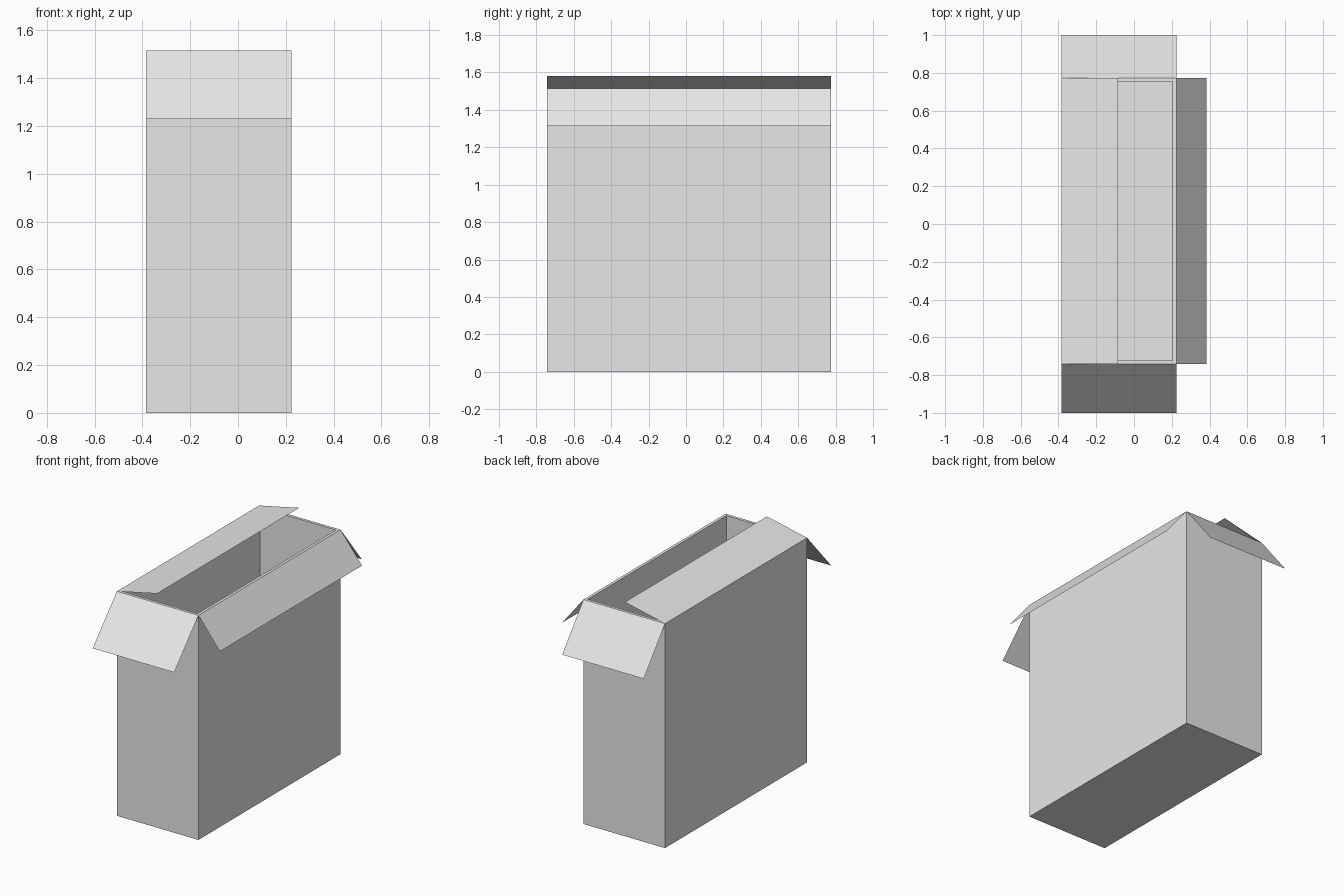
import bpy
import bmesh

cube = bpy.data.objects.get("Cube")
if cube:
    bpy.data.objects.remove(cube, do_unlink=True)

# Outer bounds of the carton
X0, X1 = -0.385, 0.224
Y0, Y1 = -0.742, 0.774
TOP = 1.515
WALL = 0.02

cardboard = bpy.data.materials.new("light_grey_card")
cardboard.use_nodes = True
GREY = (0.8, 0.8, 0.8, 1.0)
cardboard.diffuse_color = GREY
cardboard.node_tree.nodes["Principled BSDF"].inputs["Base Color"].default_value = GREY


def add_object(name, bm):
    mesh = bpy.data.meshes.new(name)
    bm.to_mesh(mesh)
    bm.free()
    mesh.materials.append(cardboard)
    obj = bpy.data.objects.new(name, mesh)
    bpy.context.collection.objects.link(obj)
    return obj


def add_flap(name, start, end, out_x, out_y, rise):
    """Thin sheet hinged on a top edge and folded by the given offset."""
    bm = bmesh.new()
    hinge = [(*start, TOP), (*end, TOP)]
    free = [(x + out_x, y + out_y, z + rise) for x, y, z in reversed(hinge)]
    face = bm.faces.new([bm.verts.new(p) for p in hinge + free])
    face.normal_update()
    if face.normal.z < 0:
        face.normal_flip()
    return add_object(name, bm)


# Open-topped carton with thick walls and floor
bm = bmesh.new()
bmesh.ops.create_cube(bm, size=1)
for v in bm.verts:
    v.co = (X0 if v.co.x < 0 else X1, Y0 if v.co.y < 0 else Y1, 0 if v.co.z < 0 else TOP)
bm.normal_update()
lid = [f for f in bm.faces if f.normal.z > 0.5]
bmesh.ops.delete(bm, geom=lid, context='FACES_ONLY')
body = add_object("carton_body", bm)
shell = body.modifiers.new("walls", 'SOLIDIFY')
shell.thickness = WALL
shell.offset = -1
shell.use_even_offset = True

# Four flaps: three folded outward, one leaning in over the opening
add_flap("front_flap", (X0, Y0), (X1, Y0), 0, -0.258, -0.286)
add_flap("back_flap", (X0, Y1), (X1, Y1), 0, 0.226, -0.286)
add_flap("left_flap", (X1, Y0), (X1, Y1), 0.16, 0, -0.2)
add_flap("right_flap", (X0, Y0), (X0, Y1), 0.3, 0, 0.065)
